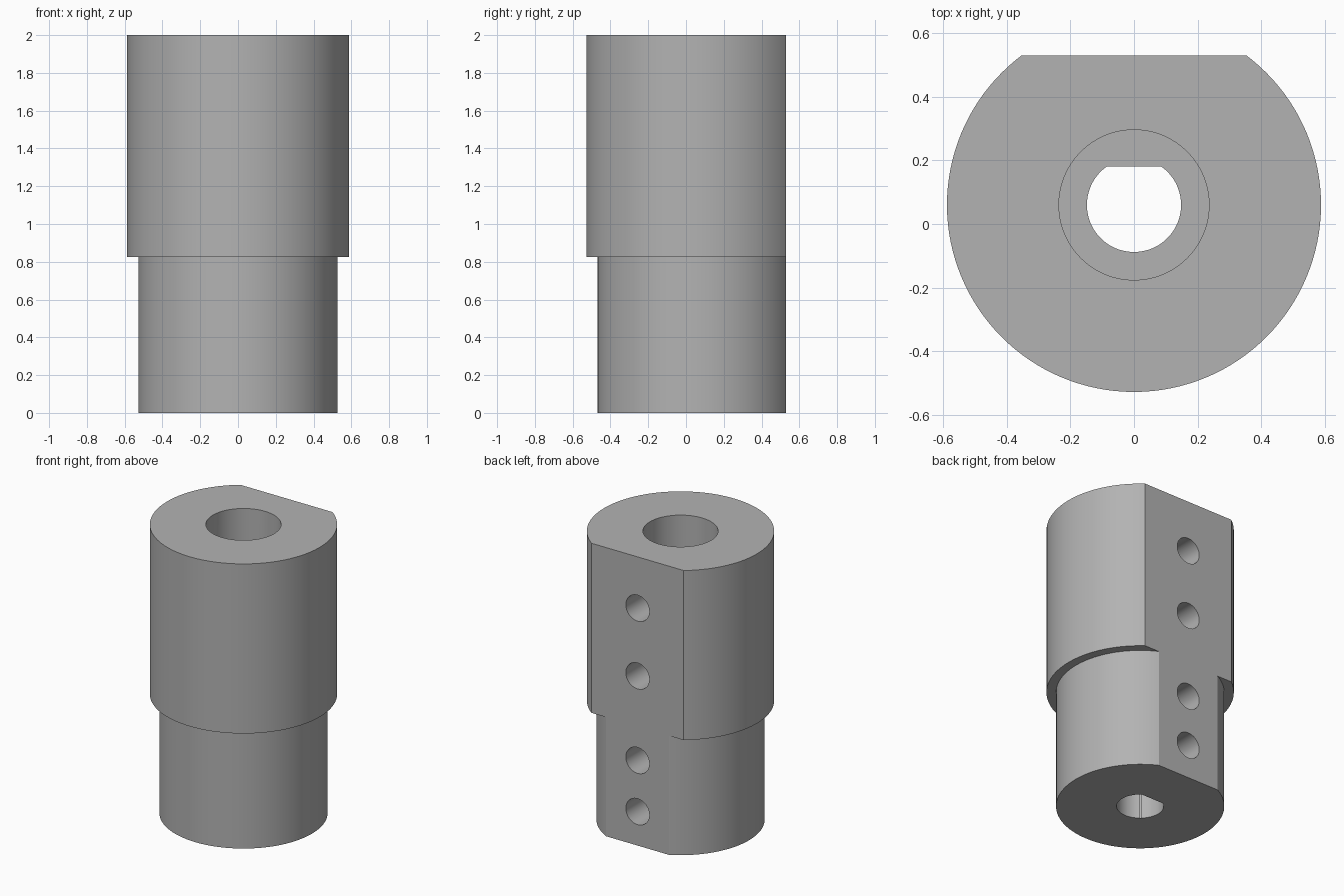
import bpy, bmesh, math
from mathutils import Matrix, Vector

AXIS_Y = 0.06      # centre line of the round body
FLAT_Y = 0.53      # flat on the back
STEP_Z = 0.825     # height of the shoulder
SEGMENTS = 128

if "Cube" in bpy.data.objects:
    bpy.data.objects.remove(bpy.data.objects["Cube"])

# Plain grey metal
grey = bpy.data.materials.new("grey_metal")
grey.use_nodes = True
grey.diffuse_color = (0.45, 0.45, 0.45, 1)
grey.node_tree.nodes["Principled BSDF"].inputs["Base Color"].default_value = grey.diffuse_color


def lathe(name, profile, flat_y=None):
    """Solid of revolution about the body axis, optionally cut flat at the back."""
    bm = bmesh.new()
    verts = [bm.verts.new((r, AXIS_Y, z)) for r, z in profile]
    edges = [bm.edges.new(pair) for pair in zip(verts, verts[1:])]
    bmesh.ops.spin(bm, geom=verts + edges, cent=(0, AXIS_Y, 0), axis=(0, 0, 1),
                   angle=math.tau, steps=SEGMENTS)
    bmesh.ops.remove_doubles(bm, verts=bm.verts[:], dist=1e-4)
    if flat_y is not None:
        bmesh.ops.bisect_plane(bm, geom=bm.verts[:] + bm.edges[:] + bm.faces[:],
                               plane_co=(0, flat_y, 0), plane_no=(0, 1, 0), clear_outer=True)
        rim = [e for e in bm.edges if e.is_boundary]
        bmesh.ops.contextual_create(bm, geom=rim)
    return finish(name, bm)


def finish(name, bm):
    bmesh.ops.recalc_face_normals(bm, faces=bm.faces[:])
    mesh = bpy.data.meshes.new(name)
    bm.to_mesh(mesh)
    bm.free()
    mesh.materials.append(grey)
    obj = bpy.data.objects.new(name, mesh)
    bpy.context.collection.objects.link(obj)
    return obj


def rod(r, z0, z1):
    return [(0, z0), (r, z0), (r, z1), (0, z1)]


def screw_hole(z):
    """Cutter running from the bore out through the back flat."""
    bm = bmesh.new()
    place = Matrix.Translation(Vector((0, AXIS_Y + 0.3, z))) @ Matrix.Rotation(math.pi / 2, 4, 'X')
    bmesh.ops.create_cone(bm, cap_ends=True, segments=48, radius1=0.09, radius2=0.09,
                          depth=0.6, matrix=place)
    return finish("screw_hole_cutter", bm)


# Stepped body with the back flat
body = lathe("coupling_body", [(0, 0), (0.528, 0), (0.528, STEP_Z),
                               (0.588, STEP_Z), (0.588, 2), (0, 2)], FLAT_Y)

# Wide round bore above, D-shaped bore below, four set-screw holes
cutters = [lathe("wide_bore_cutter", rod(0.236, STEP_Z, 2.1)),
           lathe("d_bore_cutter", rod(0.148, -0.1, STEP_Z + 0.1), 0.18)]
cutters += [screw_hole(z) for z in (0.235, 0.59, 1.175, 1.645)]

bpy.context.view_layer.objects.active = body
for cutter in cutters:
    cutter.hide_render = True
    cut = body.modifiers.new(cutter.name, 'BOOLEAN')
    cut.operation = 'DIFFERENCE'
    cut.solver = 'EXACT'
    cut.object = cutter
    bpy.ops.object.modifier_apply(modifier=cut.name)
    bpy.data.objects.remove(cutter)

# Smooth round walls, crisp edges
bpy.ops.object.select_all(action='DESELECT')
body.select_set(True)
bpy.ops.object.shade_smooth_by_angle(angle=math.radians(25))
